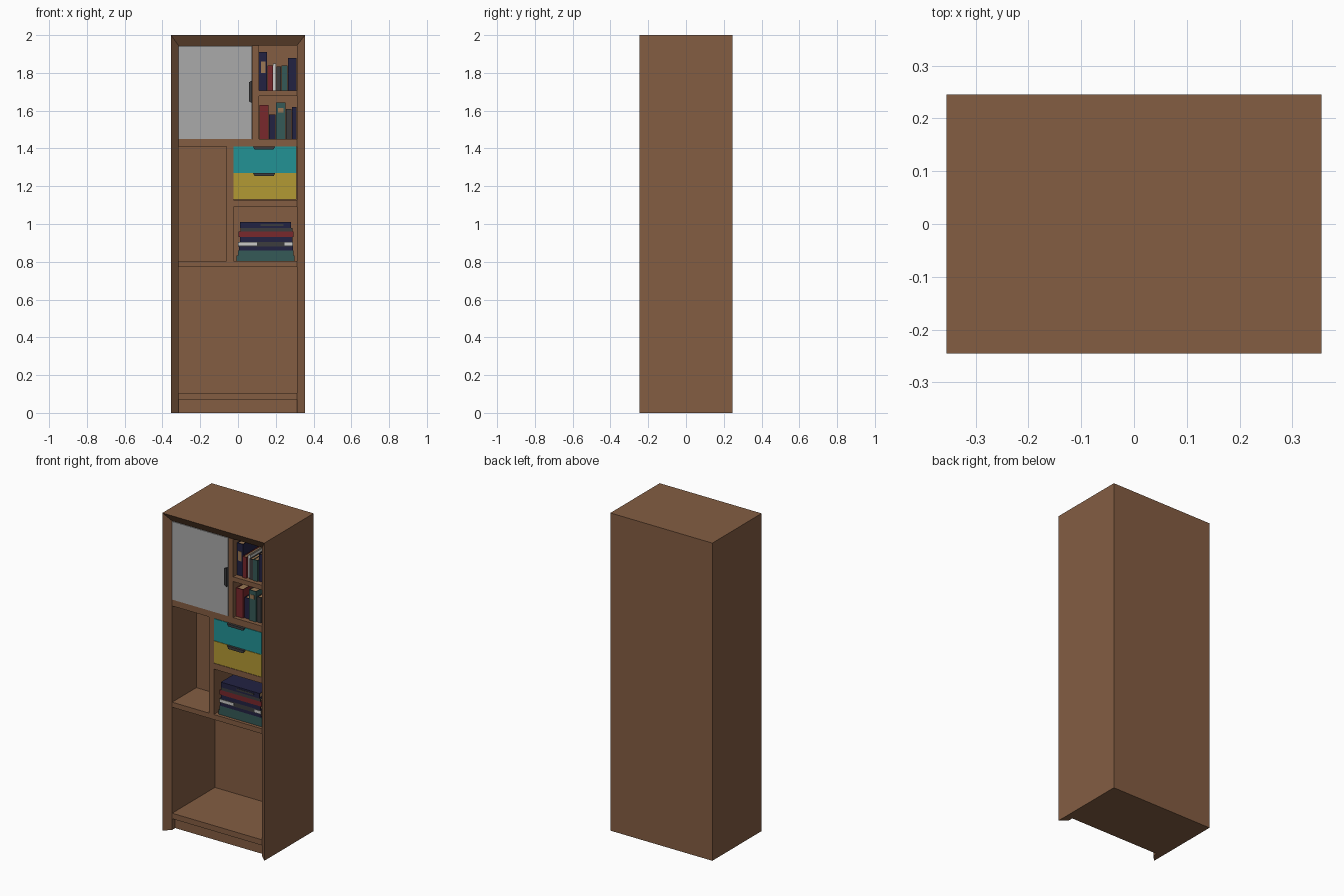
import bpy, bmesh

if "Cube" in bpy.data.objects:
    bpy.data.objects.remove(bpy.data.objects["Cube"])


def material(name, rgb):
    m = bpy.data.materials.new(name)
    m.diffuse_color = (*rgb, 1)
    m.use_nodes = True
    m.node_tree.nodes["Principled BSDF"].inputs["Base Color"].default_value = m.diffuse_color
    return m


WOOD = material("brown_wood", (0.23, 0.11, 0.055))
GREY = material("door_grey", (0.40, 0.40, 0.40))
TEAL = material("drawer_teal", (0.016, 0.29, 0.30))
YELLOW = material("drawer_yellow", (0.45, 0.32, 0.034))
DARK = material("charcoal", (0.045, 0.045, 0.048))
NAVY = material("book_navy", (0.016, 0.016, 0.055))
RED = material("book_red", (0.19, 0.021, 0.025))
GREEN = material("book_green", (0.035, 0.10, 0.095))
WHITE = material("label_white", (0.60, 0.60, 0.58))
TAN = material("page_tan", (0.33, 0.19, 0.09))


def finish(name, bm, mat):
    bmesh.ops.recalc_face_normals(bm, faces=bm.faces[:])
    me = bpy.data.meshes.new(name)
    bm.to_mesh(me)
    bm.free()
    ob = bpy.data.objects.new(name, me)
    bpy.context.collection.objects.link(ob)
    me.materials.append(mat)
    return ob


def box(name, x, y, z, mat):
    bm = bmesh.new()
    bmesh.ops.create_cube(bm, size=1)
    for v in bm.verts:
        v.co = [(r[0] + r[1]) / 2 + c * (r[1] - r[0]) for r, c in zip((x, y, z), v.co)]
    return finish(name, bm, mat)


L, R, T = -0.315, 0.312, 1.945       # inside of the case
FRONT, BACK, MID = -0.205, 0.22, 0.035

# Outer case: inverted U with a mitred, chamfered front rim
bm = bmesh.new()
W, D = 0.355, 0.245
outer = [(-W, 0), (-W, 2), (W, 2), (W, 0)]
inner = [(L, 0), (L, T), (R, T), (R, 0)]
loops = [[bm.verts.new((x, y, z)) for x, z in pts]
         for pts, y in ((outer, D), (outer, -D), (inner, FRONT), (inner, D))]
for k in range(4):
    a, b = loops[k], loops[(k + 1) % 4]
    for i in range(3):
        bm.faces.new((a[i], a[i + 1], b[i + 1], b[i]))
for i in (0, 3):
    bm.faces.new([lp[i] for lp in loops])
finish("case", bm, WOOD)

# Back, plinth, shelves and dividers
box("back_panel", (L, R), (BACK, D), (0, T), WOOD)
box("upper_inner_back", (L, R), (MID, MID + 0.02), (0.80, T), WOOD)
box("plinth", (L, R), (-0.175, BACK), (0, 0.07), WOOD)
box("bottom_shelf", (L, R), (FRONT, BACK), (0.07, 0.105), WOOD)
box("lower_shelf", (L, R), (FRONT, BACK), (0.772, 0.804), WOOD)
box("upper_shelf", (L, R), (FRONT, BACK), (1.41, 1.45), WOOD)
box("drawer_shelf", (-0.025, R), (FRONT, MID), (1.09, 1.127), WOOD)
box("middle_divider", (-0.06, -0.025), (FRONT, MID), (0.804, 1.41), WOOD)
box("upper_divider", (0.076, 0.11), (FRONT, MID), (1.45, T), WOOD)
box("small_book_shelf", (0.11, R), (FRONT, MID), (1.677, 1.707), WOOD)

# Door and drawers
box("door", (L + 0.001, 0.074), (FRONT - 0.002, FRONT + 0.018), (1.451, 1.943), GREY)
box("teal_drawer", (-0.023, 0.31), (FRONT - 0.002, MID - 0.01), (1.271, 1.409), TEAL)
box("yellow_drawer", (-0.023, 0.31), (FRONT - 0.002, MID - 0.01), (1.130, 1.269), YELLOW)


def handle(name, cx, cz, length, width, vertical):
    """Flat pull with tapered ends; the edge side is the longer one."""
    h = length / 2
    pts = [(-h, 0), (h, 0), (h - 0.01, -width), (-h + 0.01, -width)]
    bm = bmesh.new()
    vs = []
    for a, b in pts:
        x, z = (b, a) if vertical else (a, b)
        vs.append(bm.verts.new((cx + x, FRONT - 0.001, cz + z)))
    f = bm.faces.new(vs)
    g = bmesh.ops.extrude_face_region(bm, geom=[f])
    for v in g["geom"]:
        if isinstance(v, bmesh.types.BMVert):
            v.co.y -= 0.016
    finish(name, bm, DARK)


handle("door_handle", 0.075, 1.70, 0.12, 0.018, True)
handle("teal_drawer_handle", 0.138, 1.411, 0.12, 0.016, False)
handle("yellow_drawer_handle", 0.138, 1.271, 0.12, 0.018, False)


def book(name, x, z, mat, front=-0.18, back=-0.02, lying=False):
    """Spine and two boards around a slightly smaller page block."""
    t = 0.003
    y = (front, back)
    box(name + "_spine", x, (front, front + 0.004), z, mat)
    yb = (front + 0.004, back)
    if lying:
        box(name + "_board_a", x, yb, (z[0], z[0] + t), mat)
        box(name + "_board_b", x, yb, (z[1] - t, z[1]), mat)
        px, pz = (x[0] + 0.005, x[1] - 0.005), (z[0] + t, z[1] - t)
    else:
        box(name + "_board_a", (x[0], x[0] + t), yb, z, mat)
        box(name + "_board_b", (x[1] - t, x[1]), yb, z, mat)
        px, pz = (x[0] + t, x[1] - t), (z[0] + 0.004, z[1] - 0.004)
    box(name + "_pages", px, (front + 0.004, back - 0.004), pz, TAN)


# Standing books: left, right, top, cover colour, front
rows = {
    "top_row": (1.707, [(0.112, 0.154, 1.91, NAVY, -0.17), (0.157, 0.184, 1.84, RED, -0.18),
                        (0.186, 0.201, 1.85, WHITE, -0.165), (0.203, 0.228, 1.835, DARK, -0.175),
                        (0.231, 0.262, 1.84, GREEN, -0.18), (0.265, 0.309, 1.88, NAVY, -0.17)]),
    "second_row": (1.45, [(0.113, 0.161, 1.63, RED, -0.18), (0.164, 0.198, 1.58, NAVY, -0.17),
                          (0.201, 0.252, 1.642, GREEN, -0.18), (0.255, 0.284, 1.61, DARK, -0.175),
                          (0.287, 0.309, 1.62, NAVY, -0.17)]),
}
for row, (z0, books) in rows.items():
    for i, (x0, x1, z1, mat, f) in enumerate(books):
        book(f"{row}_book_{i}", (x0, x1), (z0, z1), mat, front=f)

# Lying stack of books
stack = [(-0.008, 0.298, 0.804, 0.832, GREEN), (0.0, 0.295, 0.832, 0.860, GREEN),
         (0.005, 0.29, 0.860, 0.880, NAVY), (0.0, 0.292, 0.880, 0.906, DARK),
         (0.01, 0.288, 0.906, 0.930, NAVY), (0.002, 0.293, 0.930, 0.960, RED),
         (0.012, 0.288, 0.960, 0.978, DARK), (0.01, 0.28, 0.978, 1.010, NAVY)]
for i, (x0, x1, z0, z1, mat) in enumerate(stack):
    book(f"stacked_book_{i}", (x0, x1), (z0, z1), mat, -0.185, 0.01, True)

# Spine labels
for i, (x0, x1, z0, z1, y, mat) in enumerate([
        (0.001, 0.10, 0.885, 0.901, -0.185, WHITE), (0.245, 0.288, 0.885, 0.901, -0.185, WHITE),
        (0.12, 0.24, 0.989, 1.0, -0.185, DARK), (0.122, 0.145, 1.80, 1.86, -0.17, TAN),
        (0.212, 0.240, 1.59, 1.615, -0.18, TAN)]):
    box(f"spine_label_{i}", (x0, x1), (y - 0.002, y), (z0, z1), mat)
